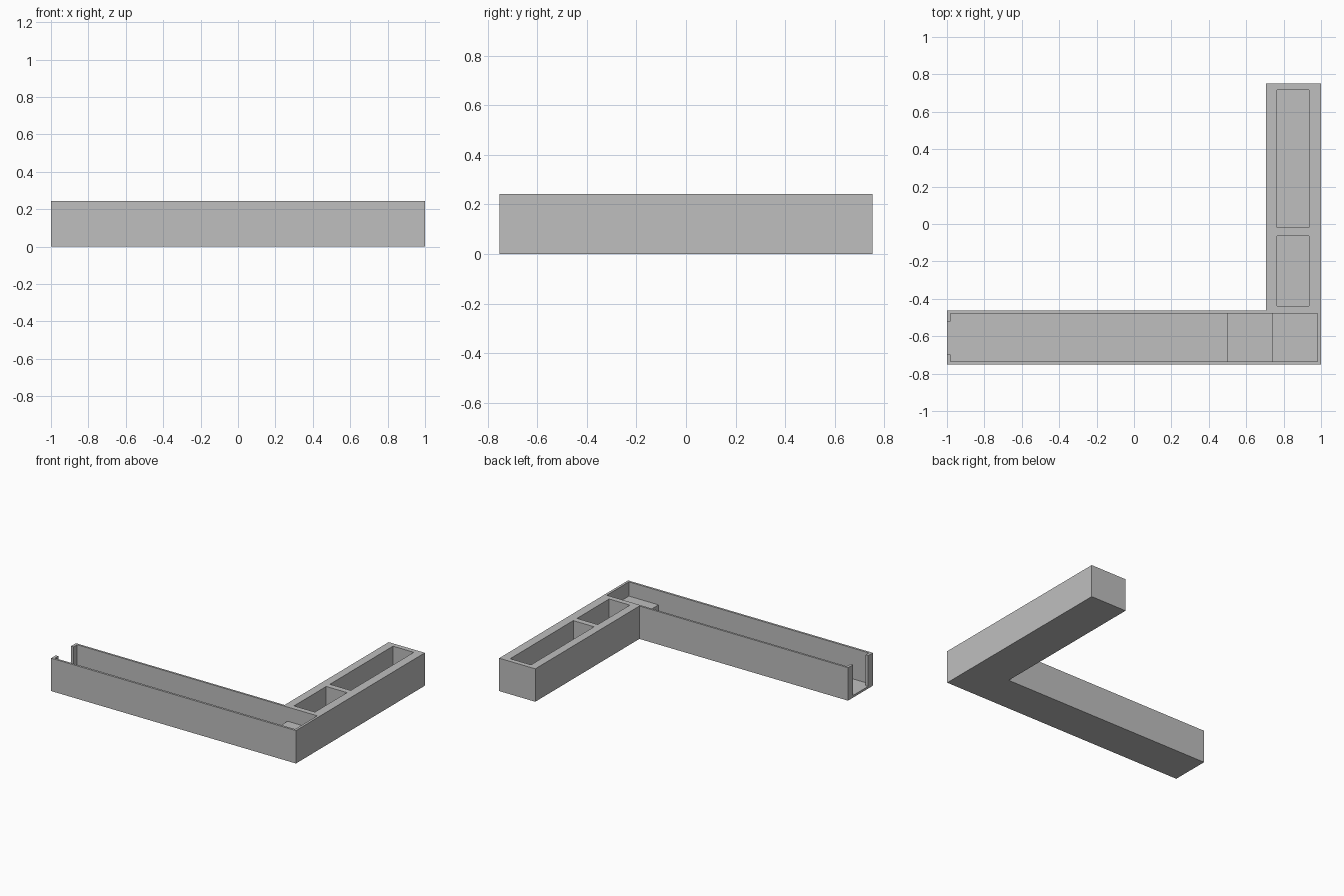
import bpy
import bmesh
from mathutils import Vector

cube = bpy.data.objects.get("Cube")
if cube:
    bpy.data.objects.remove(cube, do_unlink=True)

HEIGHT = 0.243
FLOOR = 0.016
ABOVE = HEIGHT + 0.1

grey = bpy.data.materials.new("plain grey")
grey.use_nodes = True
colour = (0.52, 0.52, 0.52, 1)
grey.diffuse_color = colour
grey.node_tree.nodes["Principled BSDF"].inputs["Base Color"].default_value = colour


def prism(name, outline, direction):
    """Extrude a closed outline of 3D points along a direction."""
    bm = bmesh.new()
    face = bm.faces.new([bm.verts.new(p) for p in outline])
    extruded = bmesh.ops.extrude_face_region(bm, geom=[face])["geom"]
    moved = [g for g in extruded if isinstance(g, bmesh.types.BMVert)]
    bmesh.ops.translate(bm, verts=moved, vec=Vector(direction))
    bmesh.ops.recalc_face_normals(bm, faces=bm.faces)
    mesh = bpy.data.meshes.new(name)
    bm.to_mesh(mesh)
    bm.free()
    mesh.materials.append(grey)
    obj = bpy.data.objects.new(name, mesh)
    bpy.context.collection.objects.link(obj)
    return obj


def box_cutter(name, x0, x1, y0, y1):
    """Box cut from above the rim down to the floor."""
    corners = [(x0, y0, FLOOR), (x1, y0, FLOOR), (x1, y1, FLOOR), (x0, y1, FLOOR)]
    return prism(name, corners, (0, 0, ABOVE - FLOOR))


# L-shaped body
plan = [(-1, -0.752), (1, -0.752), (1, 0.752), (0.705, 0.752),
        (0.705, -0.463), (-1, -0.463)]
body = prism("corner_tray", [(x, y, 0) for x, y in plan], (0, 0, HEIGHT))

# Long channel with two raised steps at the corner
side = [(-0.98, FLOOR), (0.5, FLOOR), (0.5, 0.075), (0.74, 0.075),
        (0.74, 0.138), (0.982, 0.138), (0.982, ABOVE), (-0.98, ABOVE)]
cutters = [
    prism("channel_cutter", [(x, -0.736, z) for x, z in side], (0, 0.258, 0)),
    # Open end between two lips
    box_cutter("end_slot_cutter", -1.1, -0.9, -0.698, -0.52),
    # Two pockets in the short arm
    box_cutter("short_pocket_cutter", 0.765, 0.935, -0.438, -0.063),
    box_cutter("long_pocket_cutter", 0.765, 0.935, -0.02, 0.716),
]

bpy.context.view_layer.objects.active = body
for cutter in cutters:
    cutter.hide_render = True
    cut = body.modifiers.new(cutter.name, "BOOLEAN")
    cut.operation = "DIFFERENCE"
    cut.solver = "EXACT"
    cut.object = cutter
    bpy.ops.object.modifier_apply(modifier=cut.name)
    bpy.data.objects.remove(cutter, do_unlink=True)
